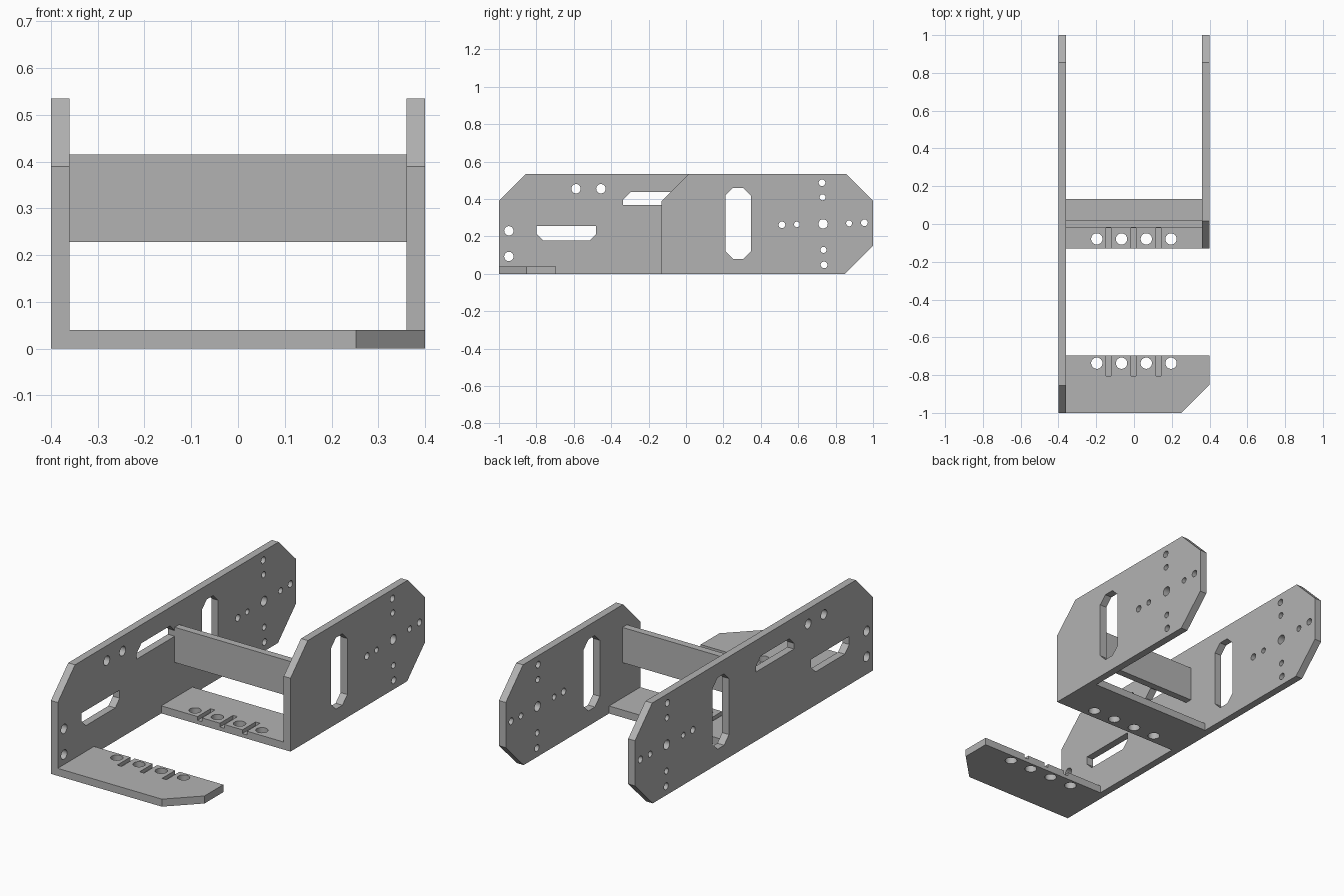
import bpy, bmesh, math
from mathutils import Vector

if "Cube" in bpy.data.objects:
    bpy.data.objects.remove(bpy.data.objects["Cube"])

grey = bpy.data.materials.new("plain grey")
grey.diffuse_color = (0.45, 0.45, 0.45, 1)
grey.use_nodes = True
grey.node_tree.nodes["Principled BSDF"].inputs["Base Color"].default_value = grey.diffuse_color

T = 0.04   # sheet thickness
W = 0.40   # half width of the frame


def side(a, b, d):
    """Side plate drawing: a = y, b = z, depth = x."""
    return Vector((d, a, b))


def flat(a, b, d):
    """Floor plate drawing: a = x, b = y, depth = z."""
    return Vector((a, b, d))


def add_prism(bm, outline, lo, hi, place):
    bottom = [bm.verts.new(place(a, b, lo)) for a, b in outline]
    top = [bm.verts.new(place(a, b, hi)) for a, b in outline]
    bm.faces.new(bottom[::-1])
    bm.faces.new(top)
    n = len(outline)
    for i in range(n):
        j = (i + 1) % n
        bm.faces.new((bottom[i], bottom[j], top[j], top[i]))


def make_object(name, prisms, place):
    bm = bmesh.new()
    for outline, lo, hi in prisms:
        add_prism(bm, outline, lo, hi, place)
    bmesh.ops.recalc_face_normals(bm, faces=bm.faces)
    mesh = bpy.data.meshes.new(name)
    bm.to_mesh(mesh)
    bm.free()
    mesh.materials.append(grey)
    obj = bpy.data.objects.new(name, mesh)
    bpy.context.collection.objects.link(obj)
    return obj


def plate(name, outline, lo, hi, place, cuts=()):
    """Extruded sheet with all its openings cut out."""
    obj = make_object(name, [(outline, lo, hi)], place)
    if cuts:
        cutter = make_object(name + "_cutter", cuts, place)
        cutter.hide_render = True
        mod = obj.modifiers.new("openings", 'BOOLEAN')
        mod.operation, mod.solver, mod.object = 'DIFFERENCE', 'EXACT', cutter
        bpy.context.view_layer.objects.active = obj
        obj.select_set(True)
        bpy.ops.object.modifier_apply(modifier=mod.name)
        bpy.data.objects.remove(cutter)
        bpy.ops.object.shade_smooth_by_angle(angle=math.radians(30))
        obj.select_set(False)
    return obj


def circle(a, b, r, n=24):
    return [(a + r * math.cos(2 * math.pi * i / n),
             b + r * math.sin(2 * math.pi * i / n)) for i in range(n)]


def box(a0, a1, b0, b1):
    return [(a0, b0), (a1, b0), (a1, b1), (a0, b1)]


def slot(a0, a1, b0, b1, c, low=True, high=True):
    """Rectangle with chamfered lower and/or upper corners."""
    pts = [(a0, b0 + c), (a0 + c, b0), (a1 - c, b0), (a1, b0 + c)] if low else [(a0, b0), (a1, b0)]
    pts += [(a1, b1 - c), (a1 - c, b1), (a0 + c, b1), (a0, b1 - c)] if high else [(a1, b1), (a0, b1)]
    return pts


def side_outline(front):
    return [(front, 0), (0.85, 0), (1, 0.15), (1, 0.39), (0.855, 0.535),
            (front + 0.145, 0.535), (front, 0.39)]


# Openings shared by both side plates: tall slot and cross of bolt holes
shared = [slot(0.21, 0.347, 0.08, 0.46, 0.041)]
shared += [circle(*h) for h in (
    (0.727, 0.487, 0.018), (0.730, 0.409, 0.016), (0.733, 0.267, 0.025),
    (0.735, 0.128, 0.016), (0.738, 0.048, 0.018), (0.513, 0.262, 0.018),
    (0.593, 0.264, 0.015), (0.872, 0.270, 0.016), (0.954, 0.273, 0.018))]

# Extra openings in the long plate: two half-chamfered slots and four holes
extra = [slot(-0.80, -0.48, 0.177, 0.257, 0.037, high=False),
         slot(-0.337, -0.017, 0.367, 0.437, 0.04, low=False)]
extra += [circle(a, b, 0.025) for a, b in
          ((-0.588, 0.455), (-0.455, 0.455), (-0.947, 0.23), (-0.947, 0.093))]


def through(outlines, lo, hi):
    return [(o, lo - 0.02, hi + 0.02) for o in outlines]


plate("long_side_plate", side_outline(-1.0), -W, -W + T, side,
      through(shared + extra, -W, -W + T))
plate("short_side_plate", side_outline(-0.13), W - T, W, side,
      through(shared, W - T, W))


def floor_cuts(hole_y, groove_y0, groove_y1):
    """Row of four round holes with three shallow grooves between them."""
    cuts = through([circle(x, hole_y, 0.03) for x in (-0.197, -0.066, 0.065, 0.196)], 0, T)
    cuts += [(box(x - 0.013, x + 0.013, groove_y0, groove_y1), T / 2, T + 0.02)
             for x in (-0.134, -0.002, 0.13)]
    return cuts


# Floor plates
plate("front_floor_plate",
      [(-W + T, -1), (0.252, -1), (W, -0.852), (W, -0.695), (-W + T, -0.695)],
      0, T, flat, floor_cuts(-0.737, -0.805, -0.675))
plate("middle_floor_plate", box(-W + T, W - T, -0.13, 0.132),
      0, T, flat, floor_cuts(-0.079, -0.15, -0.02))

# Upright bar joining the side plates
plate("cross_bar", box(-W + T, W - T, -0.018, 0.02), 0.228, 0.415, flat)
